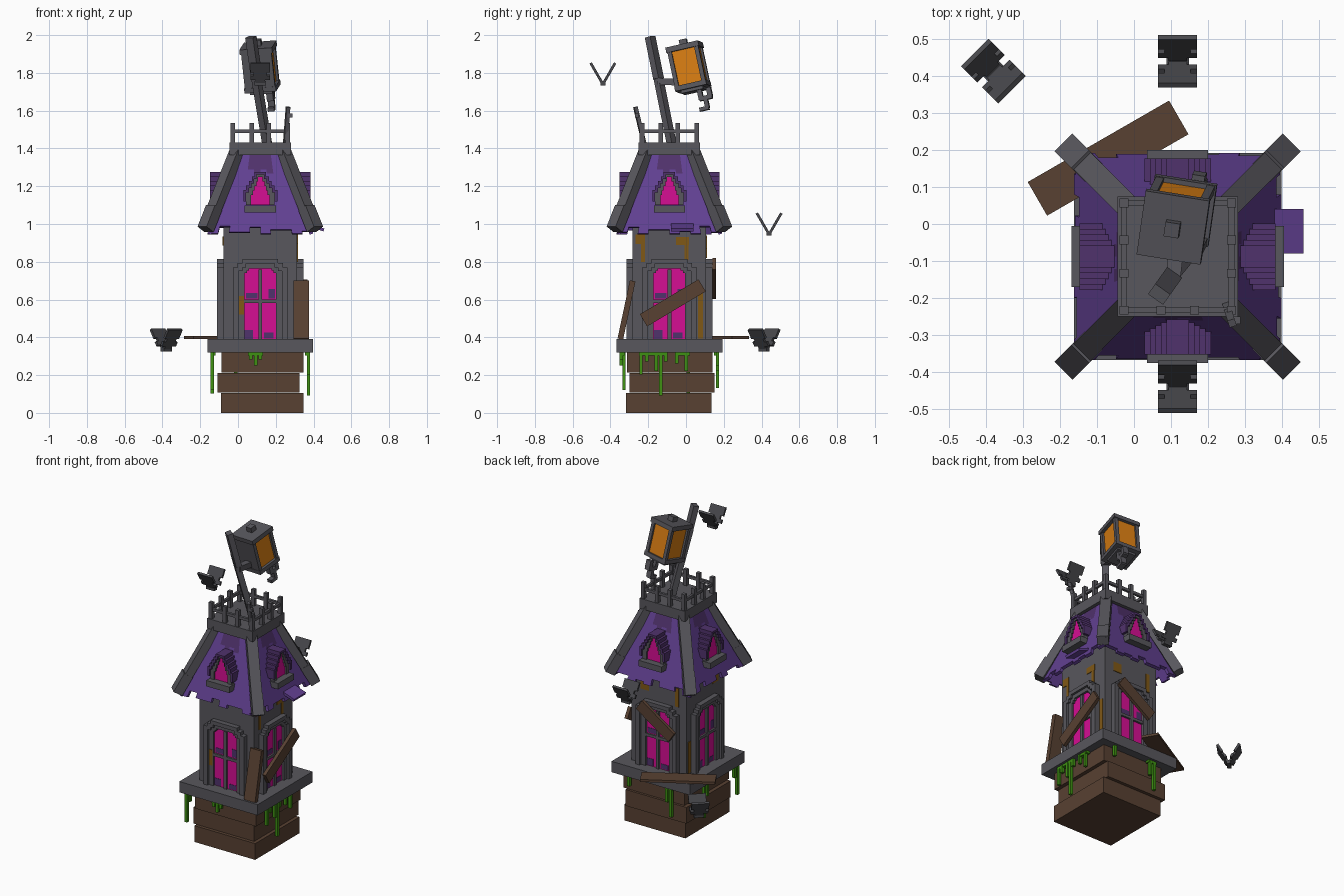
import bpy, bmesh, math
from mathutils import Matrix, Vector

cube = bpy.data.objects.get("Cube")
if cube:
    bpy.data.objects.remove(cube, do_unlink=True)


def material(name, r, g, b):
    m = bpy.data.materials.new(name)
    m.use_nodes = True
    col = [((c / 255 + 0.055) / 1.055) ** 2.4 for c in (r, g, b)] + [1]
    m.diffuse_color = col
    m.node_tree.nodes["Principled BSDF"].inputs["Base Color"].default_value = col
    return m


STONE = material("stone grey", 88, 87, 93)
DARK = material("dark grey", 72, 72, 76)
PURPLE = material("roof purple", 98, 64, 146)
PLUM = material("dark purple", 80, 50, 108)
PINK = material("window pink", 214, 14, 148)
WOOD = material("wood brown", 88, 65, 50)
SLIME = material("slime green", 62, 145, 18)
AMBER = material("lamp amber", 214, 124, 18)
RUST = material("rust", 128, 88, 22)

CENTRE = Vector((0.118, -0.088, 0))
I = Matrix.Identity(4)


def side(k):
    """Frame for wall k: 0 front, 1 left, 2 back, 3 right; outward is local -y."""
    return Matrix.Translation(CENTRE) @ Matrix.Rotation(k * math.pi / 2, 4, "Z")


def finish(name, bm, mats, matrix=I):
    bmesh.ops.recalc_face_normals(bm, faces=bm.faces)
    me = bpy.data.meshes.new(name)
    bm.to_mesh(me)
    bm.free()
    for m in mats:
        me.materials.append(m)
    ob = bpy.data.objects.new(name, me)
    ob.matrix_world = matrix
    bpy.context.scene.collection.objects.link(ob)
    return ob


def box(name, centre, size, mat, matrix=I):
    bm = bmesh.new()
    bmesh.ops.create_cube(bm, size=1, matrix=Matrix.Translation(centre) @ Matrix.Diagonal((*size, 1)))
    return finish(name, bm, [mat], matrix)


def bar(name, p0, p1, w, h, mat, matrix=I):
    p0, p1 = Vector(p0), Vector(p1)
    d = p1 - p0
    place = Matrix.Translation((p0 + p1) / 2) @ d.to_track_quat("X", "Z").to_matrix().to_4x4()
    return box(name, (0, 0, 0), (d.length, w, h), mat, matrix @ place)


def extrude(name, pts, d0, d1, mat, matrix):
    """Extrude an (x, z) outline outwards from depth d0 to d1."""
    bm = bmesh.new()
    f = bm.faces.new([bm.verts.new((x, -d0, z)) for x, z in pts])
    new = bmesh.ops.extrude_face_region(bm, geom=[f])["geom"]
    bmesh.ops.translate(bm, vec=(0, d0 - d1, 0), verts=[v for v in new if isinstance(v, bmesh.types.BMVert)])
    return finish(name, bm, [mat], matrix)


def steps(w, z0, z1, rise, run, n):
    """Stepped arch outline from lower left to lower right."""
    half = [(w, z0)]
    for i in range(n):
        z = z1 - rise * (n - 1 - i)
        half += [(w - run * i, z), (w - run * (i + 1), z)] if i < n - 1 else [(w - run * i, z)]
    return [(-x, z) for x, z in half] + half[::-1]


def ring(outer, inner):
    return outer + inner[::-1]


# Plank base, platform and tower wall
for i, (dx, dy) in enumerate([(0.01, -0.004), (-0.01, 0.014), (0.012, 0.002)]):
    box("base_planks", CENTRE + Vector((dx, dy, 0.0525 + 0.107 * i)), (0.435, 0.452, 0.105), WOOD)
box("platform", CENTRE + Vector((0, 0, 0.355)), (0.56, 0.56, 0.07), STONE)
box("tower_wall", CENTRE + Vector((0, 0, 0.74)), (0.39, 0.39, 0.72), STONE)

# Each side: tall window, roof panel, dormer
TOP, BOTTOM, ZT, ZB = 0.135, 0.28, 1.38, 0.95
JAG = [0.0, 0.09, 0.02, 0.02, 0.08, 0.0, 0.05, 0.05, 0.0, 0.03]


def roof_panel(k):
    bm = bmesh.new()
    n = len(JAG)

    def vert(s, t):
        h = BOTTOM + (TOP - BOTTOM) * t
        return bm.verts.new((s * h, -h, ZB + (ZT - ZB) * t))

    for i in range(n):
        s0, s1 = 2 * i / n - 1, 2 * (i + 1) / n - 1
        rows = [JAG[(i + 3 * k) % n], 0.5, 0.74 + 0.05 * (i % 2), 1]
        for r in range(3):
            f = bm.faces.new([vert(s0, rows[r]), vert(s1, rows[r]), vert(s1, rows[r + 1]), vert(s0, rows[r + 1])])
            f.material_index = int(r == 2 and 2 < i < 7)
    bmesh.ops.remove_doubles(bm, verts=bm.verts, dist=0.0005)
    ob = finish("roof_panel", bm, [PURPLE, PLUM], side(k))
    mod = ob.modifiers.new("thickness", "SOLIDIFY")
    mod.thickness = 0.02


for k in range(4):
    M = side(k)
    outer = steps(0.145, 0.39, 0.815, 0.022, 0.025, 3)
    middle = steps(0.115, 0.39, 0.79, 0.02, 0.02, 3)
    inner = steps(0.083, 0.39, 0.765, 0.012, 0.012, 3)
    extrude("window_surround", ring(outer, middle), 0.19, 0.228, STONE, M)
    extrude("window_frame", ring(middle, inner), 0.19, 0.214, STONE, M)
    extrude("window_glass", inner, 0.19, 0.2, PINK, M)
    box("window_mullion", (0, -0.203, 0.575), (0.02, 0.018, 0.37), STONE, M)
    box("window_crossbar", (0, -0.203, 0.59), (0.166, 0.018, 0.018), STONE, M)
    for x, z, w, h in [(-0.06, 0.415, 0.045, 0.045), (0.045, 0.41, 0.05, 0.03),
                       (-0.045, 0.62, 0.06, 0.03), (0.06, 0.63, 0.035, 0.05)]:
        box("broken_glass", (x, -0.2, z), (w, 0.004, h), PLUM, M)

    roof_panel(k)
    hood = steps(0.09, 1.12, 1.275, 0.024, 0.015, 5)
    frame = steps(0.075, 1.10, 1.262, 0.024, 0.014, 5)
    pane = steps(0.048, 1.10, 1.25, 0.024, 0.012, 4)
    extrude("dormer_hood", ring(hood, [(x, max(z, 1.12)) for x, z in frame]), 0.12, 0.265, PLUM, M)
    extrude("dormer_frame", ring(frame, steps(0.048, 1.10, 1.25, 0.024, 0.009, 5)), 0.15, 0.255, STONE, M)
    extrude("dormer_glass", pane, 0.15, 0.245, PINK, M)
    box("dormer_sill", (0, -0.25, 1.08), (0.165, 0.075, 0.038), STONE, M)

    # Hip beam at each corner, with a heavier foot
    bar("roof_beam", (-0.125, -0.125, 1.38), (-0.288, -0.288, 0.97), 0.065, 0.05, STONE, M)
    bar("beam_foot", (-0.245, -0.245, 1.085), (-0.29, -0.29, 0.972), 0.068, 0.06, STONE, M)

    # Railing around the roof deck
    for a in (-0.145, -0.045, 0.045):
        box("railing_post", (a, -0.145, 1.48), (0.024, 0.024, 0.11), STONE, M)
    box("railing_rail", (0, -0.145, 1.49), (0.29, 0.016, 0.018), STONE, M)

box("roof_deck", CENTRE + Vector((0, 0, 1.398)), (0.325, 0.325, 0.066), STONE)
bar("broken_post", (0.25, -0.22, 1.42), (0.265, -0.268, 1.62), 0.02, 0.02, STONE)
box("broken_post_stub", (0.275, -0.26, 1.575), (0.025, 0.02, 0.02), STONE)
bar("loose_shingle", (0.365, -0.02, 1.0), (0.455, -0.02, 0.968), 0.12, 0.016, PURPLE)

# Rust stains: wall, offset along the wall, height, width, length
for k, a, z, w, h in [(1, -0.155, 0.92, 0.05, 0.05), (1, -0.14, 0.85, 0.02, 0.1),
                      (1, 0.07, 0.91, 0.07, 0.04), (1, 0.09, 0.86, 0.02, 0.1),
                      (1, 0.165, 0.53, 0.025, 0.27), (2, -0.1, 0.9, 0.06, 0.06),
                      (2, 0.13, 0.88, 0.025, 0.12), (3, 0.1, 0.91, 0.06, 0.05),
                      (3, -0.165, 0.5, 0.025, 0.2)]:
    box("rust_stain", (a, -0.196, z), (w, 0.006, h), RUST, side(k))
box("rust_stain", (-0.1, -0.215, 0.57), (0.025, 0.006, 0.1), RUST, side(0))

# Slime drips under the platform: wall, offset, length
for k, a, h in [(0, -0.05, 0.04), (0, -0.025, 0.07), (0, 0.0, 0.04),
                (1, -0.15, 0.12), (1, -0.12, 0.05), (1, -0.07, 0.1), (1, -0.045, 0.23),
                (1, -0.02, 0.05), (1, 0.04, 0.06), (1, 0.09, 0.1),
                (2, -0.17, 0.07), (2, 0.1, 0.1), (2, 0.13, 0.19),
                (3, 0.24, 0.2), (3, 0.21, 0.08), (3, -0.1, 0.22), (3, -0.07, 0.09)]:
    box("slime_drip", (a, -0.255, 0.322 - h / 2), (0.018, 0.018, h), SLIME, side(k))
for k, a, w in [(0, -0.025, 0.08), (1, -0.09, 0.14), (1, 0.07, 0.08), (2, 0.115, 0.06), (3, -0.085, 0.06)]:
    box("slime_pool", (a, -0.25, 0.315), (w, 0.025, 0.02), SLIME, side(k))

# Loose planks
bar("floor_plank", (-0.261, 0.068, 0.4), (0.121, 0.288, 0.4), 0.105, 0.016, WOOD)
bar("left_window_plank", (0.357, -0.225, 0.49), (0.357, 0.085, 0.675), 0.022, 0.075, WOOD)
bar("back_window_plank", (-0.005, 0.15, 0.635), (0.225, 0.15, 0.79), 0.02, 0.075, WOOD)
box("leaning_plank", (0, 0, 0), (0.08, 0.03, 0.315), WOOD,
    Matrix.Translation((0.335, -0.315, 0.545)) @ Matrix.Rotation(math.radians(-12), 4, "X"))

# Crooked lamp pole
bar("lamp_pole", (0.155, -0.075, 1.42), (0.085, -0.16, 1.84), 0.04, 0.035, STONE)
bar("lamp_pole_top", (0.1, -0.145, 1.77), (0.068, -0.19, 1.99), 0.05, 0.035, STONE)
bar("lamp_arm", (0.105, -0.15, 1.755), (0.12, -0.02, 1.75), 0.04, 0.035, STONE)

# Lantern, tilted with the pole
L = Matrix.Translation((0.118, 0.015, 1.828)) @ Matrix.Rotation(math.radians(12), 4, "X") \
    @ Matrix.Rotation(math.radians(-6), 4, "Y") @ Matrix.Rotation(math.radians(-8), 4, "Z")
box("lantern_glass", (0, 0, 0), (0.135, 0.145, 0.2), AMBER, L)
box("lantern_cap", (0, 0, 0.108), (0.175, 0.178, 0.028), STONE, L)
box("lantern_knob", (0, 0, 0.137), (0.04, 0.04, 0.032), STONE, L)
box("lantern_base", (0, 0, -0.103), (0.17, 0.172, 0.026), STONE, L)
box("lantern_bottom", (0, 0, -0.122), (0.12, 0.12, 0.02), STONE, L)
box("lantern_back_plate", (0, -0.074, 0), (0.15, 0.02, 0.2), STONE, L)
for sx in (-1, 1):
    for sy in (-1, 1):
        box("lantern_post", (sx * 0.07, sy * 0.073, 0), (0.022, 0.022, 0.2), STONE, L)

# Broken hook below the lantern
for y, z, dy, dz in [(0.035, -0.155, 0.025, 0.06), (0.06, -0.18, 0.07, 0.022),
                     (0.085, -0.155, 0.025, 0.05), (0.058, -0.21, 0.022, 0.05), (0.04, -0.235, 0.05, 0.02)]:
    box("lantern_hook", (0.03, y, z), (0.035, dy, dz), STONE, L)

# Bats: two raised wings, each a notched row of slats
WING = [(0.0, 0.03, 0.05), (0.03, 0.055, 0.105), (0.055, 0.075, 0.07), (0.075, 0.13, 0.105)]
for x, y, z, turn in [(0.118, -0.44, 1.74, 0), (0.118, 0.44, 0.945, 0), (-0.38, 0.413, 0.33, 45)]:
    B = Matrix.Translation((x, y, z)) @ Matrix.Rotation(math.radians(turn), 4, "Z")
    for s in (-1, 1):
        W = B @ Matrix.Rotation(math.radians(-s * 30), 4, "X")
        for z0, z1, w in WING:
            box("bat_wing", (0, 0, (z0 + z1) / 2), (w, 0.014, z1 - z0), DARK, W)
    box("bat_body", (0, 0, 0.005), (0.06, 0.025, 0.022), DARK, B)
